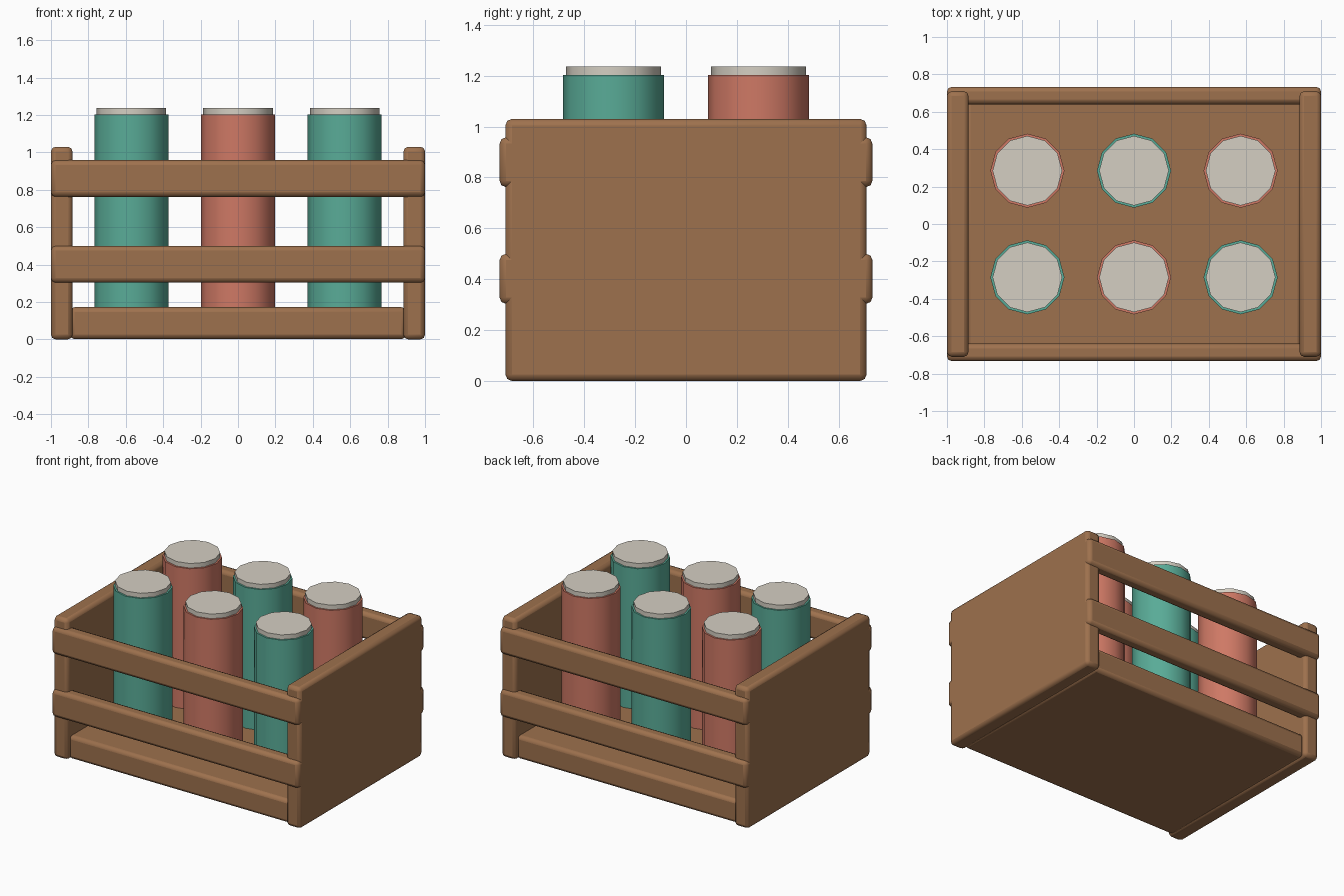
import bpy
import math

if "Cube" in bpy.data.objects:
    bpy.data.objects.remove(bpy.data.objects["Cube"])


def material(name, rgb):
    m = bpy.data.materials.new(name)
    m.diffuse_color = (*rgb, 1)
    m.use_nodes = True
    m.node_tree.nodes["Principled BSDF"].inputs["Base Color"].default_value = m.diffuse_color
    return m


WOOD = material("wood", (0.34, 0.165, 0.075))
GREEN = material("green_glass", (0.10, 0.41, 0.31))
RED = material("red_glass", (0.62, 0.19, 0.13))
CREAM = material("cream_lid", (0.66, 0.62, 0.54))


def board(name, lo, hi, bevel=0.025):
    """Rounded-edge board spanning two corners."""
    bpy.ops.mesh.primitive_cube_add(size=1, location=[(a + b) / 2 for a, b in zip(lo, hi)])
    ob = bpy.context.object
    ob.name = name
    ob.scale = [b - a for a, b in zip(lo, hi)]
    bpy.ops.object.transform_apply(location=False, rotation=False, scale=True)
    ob.data.materials.append(WOOD)
    mod = ob.modifiers.new("rounded_edges", "BEVEL")
    mod.width = bevel
    mod.segments = 2
    bpy.ops.object.shade_smooth_by_angle(angle=math.radians(40))
    return ob


def cylinder(name, x, y, z0, z1, radius, mat):
    bpy.ops.mesh.primitive_cylinder_add(vertices=12, radius=radius, depth=z1 - z0,
                                        location=(x, y, (z0 + z1) / 2))
    ob = bpy.context.object
    ob.name = name
    ob.data.materials.append(mat)
    bpy.ops.object.shade_smooth_by_angle(angle=math.radians(40))


# Crate floor and solid end panels
board("crate_floor", (-0.9, -0.68, 0.002), (0.9, 0.68, 0.172))
board("left_end_panel", (-1, -0.71, 0), (-0.885, 0.71, 1.03))
board("right_end_panel", (0.885, -0.71, 0), (1, 0.71, 1.03))

# Two slats on each long side
for side, s in (("front", -1), ("back", 1)):
    y0, y1 = sorted((s * 0.64, s * 0.733))
    board(f"{side}_lower_slat", (-1, y0, 0.303), (1, y1, 0.5))
    board(f"{side}_upper_slat", (-1, y0, 0.762), (1, y1, 0.958))

# Six bottles in alternating colours, each with a lid
for row, y in enumerate((-0.285, 0.285)):
    for col, x in enumerate((-0.57, 0, 0.57)):
        colour = GREEN if (row + col) % 2 == 0 else RED
        n = row * 3 + col + 1
        cylinder(f"bottle_{n}", x, y, 0.165, 1.203, 0.198, colour)
        cylinder(f"bottle_lid_{n}", x, y, 1.195, 1.236, 0.186, CREAM)
